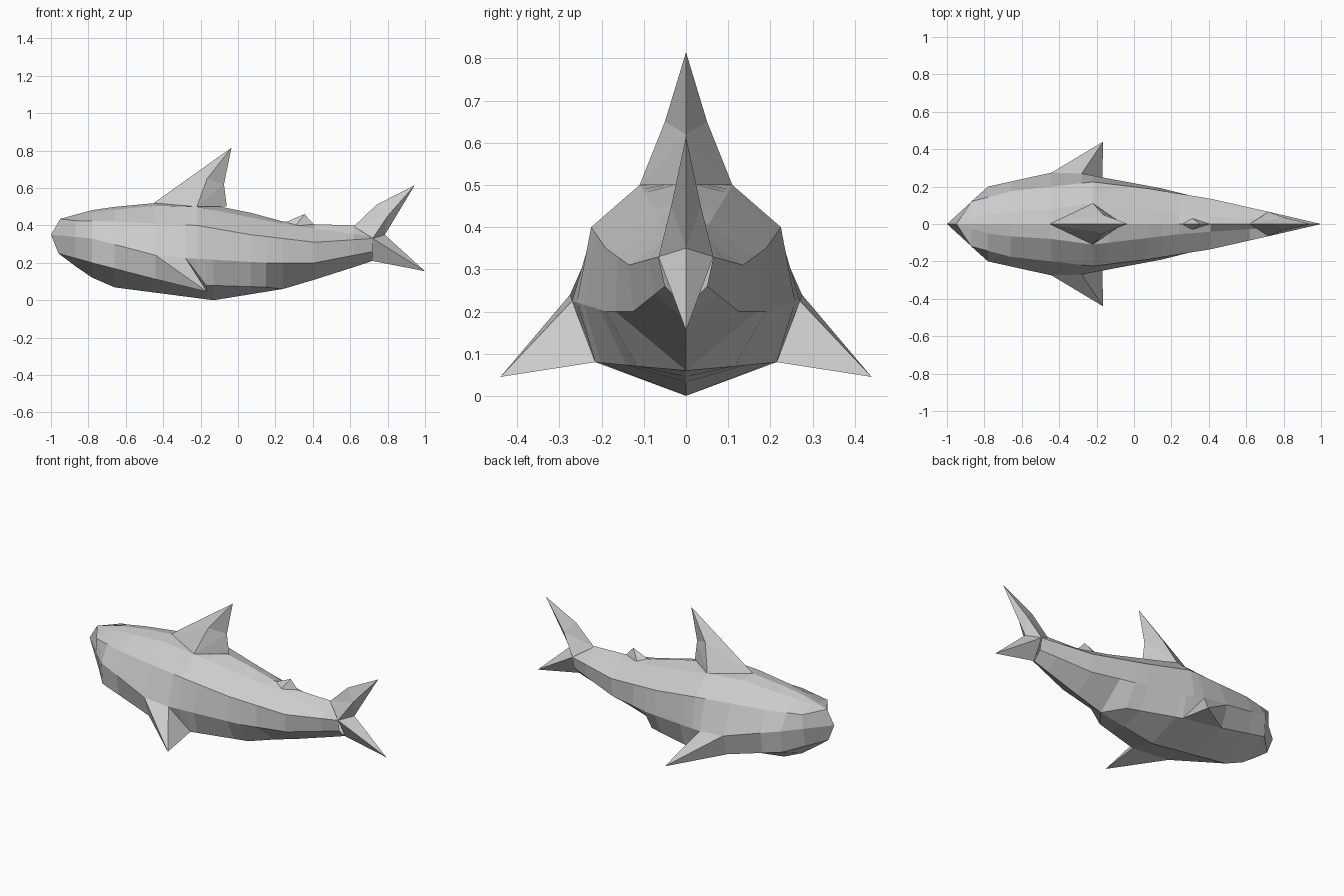
import bpy
import bmesh

# Remove the default cube
default_cube = bpy.data.objects.get("Cube")
if default_cube:
    bpy.data.objects.remove(default_cube, do_unlink=True)

# One plain grey skin
skin = bpy.data.materials.new("grey_skin")
skin.use_nodes = True
grey = (0.6, 0.6, 0.6, 1)
skin.diffuse_color = grey
skin.node_tree.nodes["Principled BSDF"].inputs["Base Color"].default_value = grey


def finish_mirrored(name, bm):
    """Mirror a half model across the centre plane and link it as an object."""
    bmesh.ops.remove_doubles(bm, verts=bm.verts[:], dist=0.001)
    geometry = bm.verts[:] + bm.edges[:] + bm.faces[:]
    bmesh.ops.mirror(bm, geom=geometry, axis='Y', merge_dist=0.001)
    bmesh.ops.recalc_face_normals(bm, faces=bm.faces[:])
    mesh = bpy.data.meshes.new(name)
    bm.to_mesh(mesh)
    bm.free()
    mesh.materials.append(skin)
    part = bpy.data.objects.new(name, mesh)
    bpy.context.collection.objects.link(part)
    return part


def faceted_half(name, corners, faces):
    """Build half a fin from named corners; each word in faces is one face."""
    bm = bmesh.new()
    verts = {key: bm.verts.new(co) for key, co in corners.items()}
    for word in faces.split():
        bm.faces.new([verts[key] for key in word])
    return finish_mirrored(name, bm)


def point_on_rail(rail, x):
    """Interpolate a lengthwise rail at x, clamped to its ends."""
    if x <= rail[0][0]:
        return rail[0]
    for start, end in zip(rail, rail[1:]):
        if x <= end[0]:
            t = (x - start[0]) / (end[0] - start[0])
            return tuple(p + (q - p) * t for p, q in zip(start, end))
    return rail[-1]


# Body: lengthwise rails from back ridge to belly keel
ridge = [(-.95, 0, .435), (-.75, 0, .49), (-.45, 0, .52), (-.07, 0, .505),
         (.28, 0, .41), (.62, 0, .4), (.72, 0, .34)]
crest = [(-.95, 0, .435), (-.75, .06, .475), (-.44, .08, .505),
         (-.22, .11, .5), (.28, .05, .4), (.72, .02, .34)]
shoulder = [(-.95, 0, .435), (-.87, .12, .425), (-.66, .175, .42),
            (-.22, .225, .4), (.07, .19, .35), (.41, .135, .31),
            (.72, .065, .33)]
side = [(-1, 0, .35), (-.78, .2, .33), (-.44, .275, .24),
        (-.28, .27, .225), (.15, .19, .2), (.41, .125, .2), (.72, .05, .26)]
chine = [(-.96, 0, .25), (-.78, .19, .2), (-.44, .23, .112),
         (-.17, .215, .08), (.15, .115, .07), (.24, 0, .06),
         (.46, 0, .125), (.72, 0, .21)]
keel = [(-.96, 0, .25), (-.8, 0, .13), (-.67, 0, .07), (-.13, 0, 0),
        (.24, 0, .06), (.46, 0, .125), (.72, 0, .21)]
rails = [ridge, crest, shoulder, side, chine, keel]
stations = [-1, -.87, -.78, -.66, -.44, -.28, -.22, -.17, -.13, .07, .15,
            .24, .41, .62, .72]

bm = bmesh.new()
rings = [[bm.verts.new(point_on_rail(rail, x)) for rail in rails]
         for x in stations]
for ring, after in zip(rings, rings[1:]):
    for i in range(len(rails) - 1):
        # Where two rails have merged there is no surface between them
        gap = ring[i].co - ring[i + 1].co
        next_gap = after[i].co - after[i + 1].co
        if max(gap.length, next_gap.length) > 0.001:
            bm.faces.new((ring[i], ring[i + 1], after[i + 1], after[i]))
finish_mirrored("body", bm)

# Main dorsal fin
faceted_half("dorsal_fin", {
    "a": (-.45, 0, .52), "b": (-.22, .11, .5), "c": (-.06, 0, .5),
    "d": (-.165, .05, .65), "e": (-.075, 0, .62), "f": (-.035, 0, .815),
}, "abd adf bce bed def")

# Small second dorsal fin near the tail
faceted_half("rear_dorsal_fin", {
    "a": (.25, 0, .415), "b": (.31, .03, .4), "c": (.41, 0, .4),
    "d": (.355, 0, .46),
}, "abd bcd")

# Pectoral fins, swept back and down, with a broad root under the side
faceted_half("pectoral_fins", {
    "a": (-.44, .275, .24), "b": (-.28, .27, .225), "c": (-.17, .215, .08),
    "p": (-.44, .23, .112), "t": (-.165, .44, .045),
}, "abt bct cpt pat")

# Tail fin with a tall upper lobe and a short lower lobe
faceted_half("tail_fin", {
    "a": (.62, 0, .395), "b": (.74, 0, .51), "c": (.945, 0, .615),
    "d": (.8, .035, .45), "e": (.72, .065, .33), "f": (.785, 0, .35),
    "g": (1, 0, .155), "h": (.72, 0, .21),
}, "abd ade bcd dcf edf efg egh")
